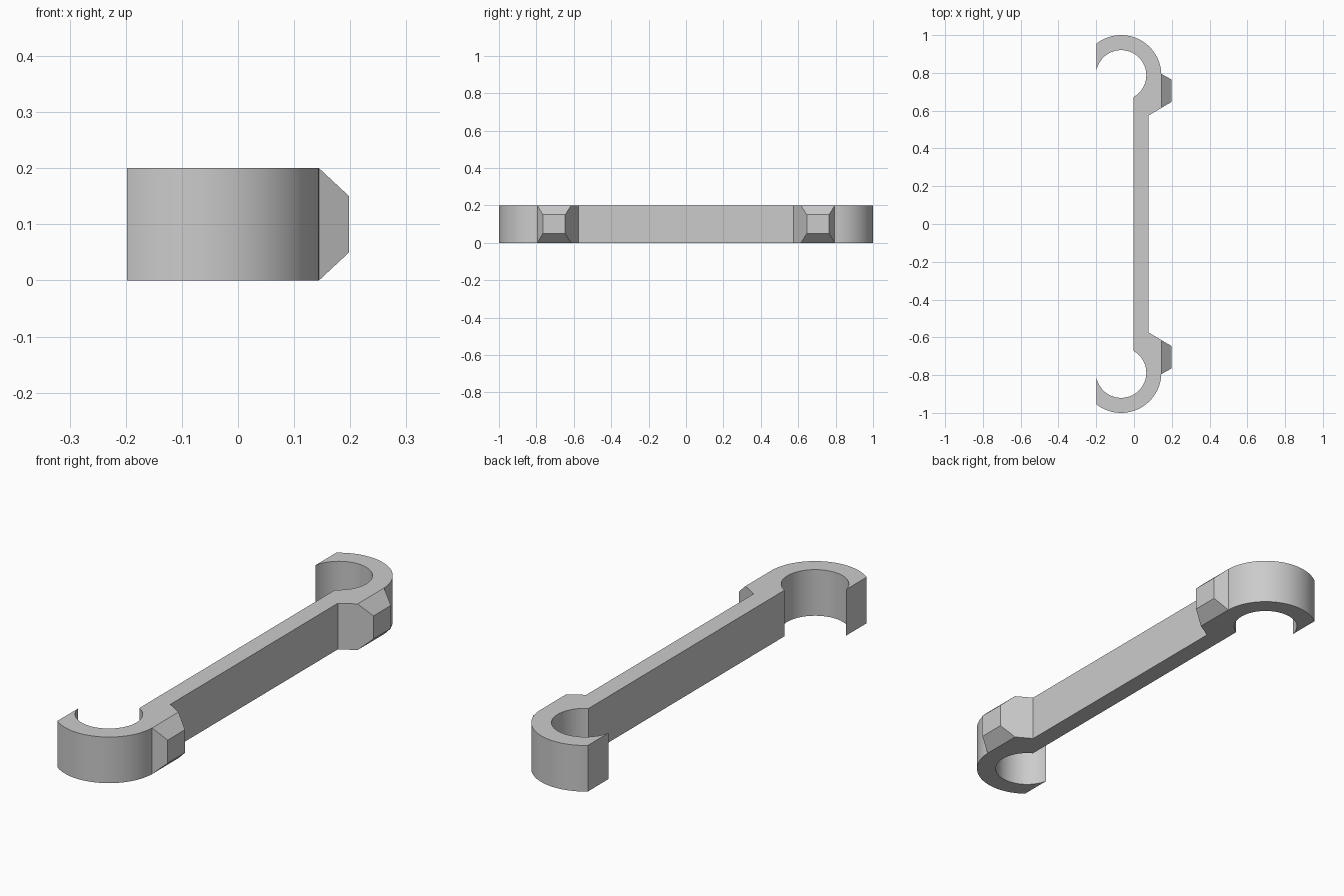
import bpy
import bmesh
from math import acos, cos, sin, radians
from mathutils import Vector

cube = bpy.data.objects.get("Cube")
if cube:
    bpy.data.objects.remove(cube)

HEIGHT = 0.2
CX, CY = -0.068, 0.7875        # hook centre
R_OUT, R_IN = 0.2125, 0.133
CUT_X, FLANGE_X, TIP_X = -0.198, 0.1443, 0.198
BAR_BACK, BAR_FRONT = -0.003, 0.077


def arc(radius, start, end, steps):
    """Points along a hook arc, from one angle to another."""
    return [(CX + radius * cos(start + (end - start) * i / steps),
             CY + radius * sin(start + (end - start) * i / steps))
            for i in range(steps + 1)]


# Half outline: bar side, lug foot, outer arc, flat cut, then back round the inner arc
outer = arc(R_OUT, radians(2), acos((CUT_X - CX) / R_OUT), 32)
inner = arc(R_IN, acos((CUT_X - CX) / R_IN), -acos((BAR_BACK - CX) / R_IN), 48)
half = [(BAR_FRONT, 0.574), (FLANGE_X, 0.614)] + outer + inner
outline = half + [(x, -y) for x, y in reversed(half)]

# Extrude the outline into the double hooked bar
bm = bmesh.new()
base = bm.faces.new([bm.verts.new((x, y, 0)) for x, y in outline])
top = bmesh.ops.extrude_face_region(bm, geom=[base])["geom"]
bmesh.ops.translate(bm, vec=(0, 0, HEIGHT),
                    verts=[v for v in top if isinstance(v, bmesh.types.BMVert)])
bmesh.ops.recalc_face_normals(bm, faces=bm.faces)

# Tapered lugs drawn out of the flat outer side of each hook
lug_faces = [f for f in bm.faces
             if f.normal.x > 0.99 and f.calc_center_median().x > 0.14
             and f.calc_area() > 0.02]
for face in lug_faces:
    side = 1 if face.calc_center_median().y > 0 else -1
    tip = bmesh.ops.extrude_discrete_faces(bm, faces=[face])["faces"][0]
    for v in tip.verts:
        far = abs(v.co.y) > 0.7
        v.co = Vector((TIP_X, side * (0.765 if far else 0.646),
                       0.15 if v.co.z > HEIGHT / 2 else 0.05))
bmesh.ops.recalc_face_normals(bm, faces=bm.faces)

mesh = bpy.data.meshes.new("hooked_bar")
bm.to_mesh(mesh)
bm.free()
bar = bpy.data.objects.new("hooked_bar", mesh)
bpy.context.collection.objects.link(bar)

# Plain grey finish
grey = bpy.data.materials.new("plain_grey")
grey.use_nodes = True
colour = (0.6, 0.6, 0.6, 1)
grey.diffuse_color = colour
grey.node_tree.nodes["Principled BSDF"].inputs["Base Color"].default_value = colour
mesh.materials.append(grey)

bpy.ops.object.select_all(action="DESELECT")
bar.select_set(True)
bpy.context.view_layer.objects.active = bar
bpy.ops.object.shade_smooth_by_angle(angle=radians(20))
